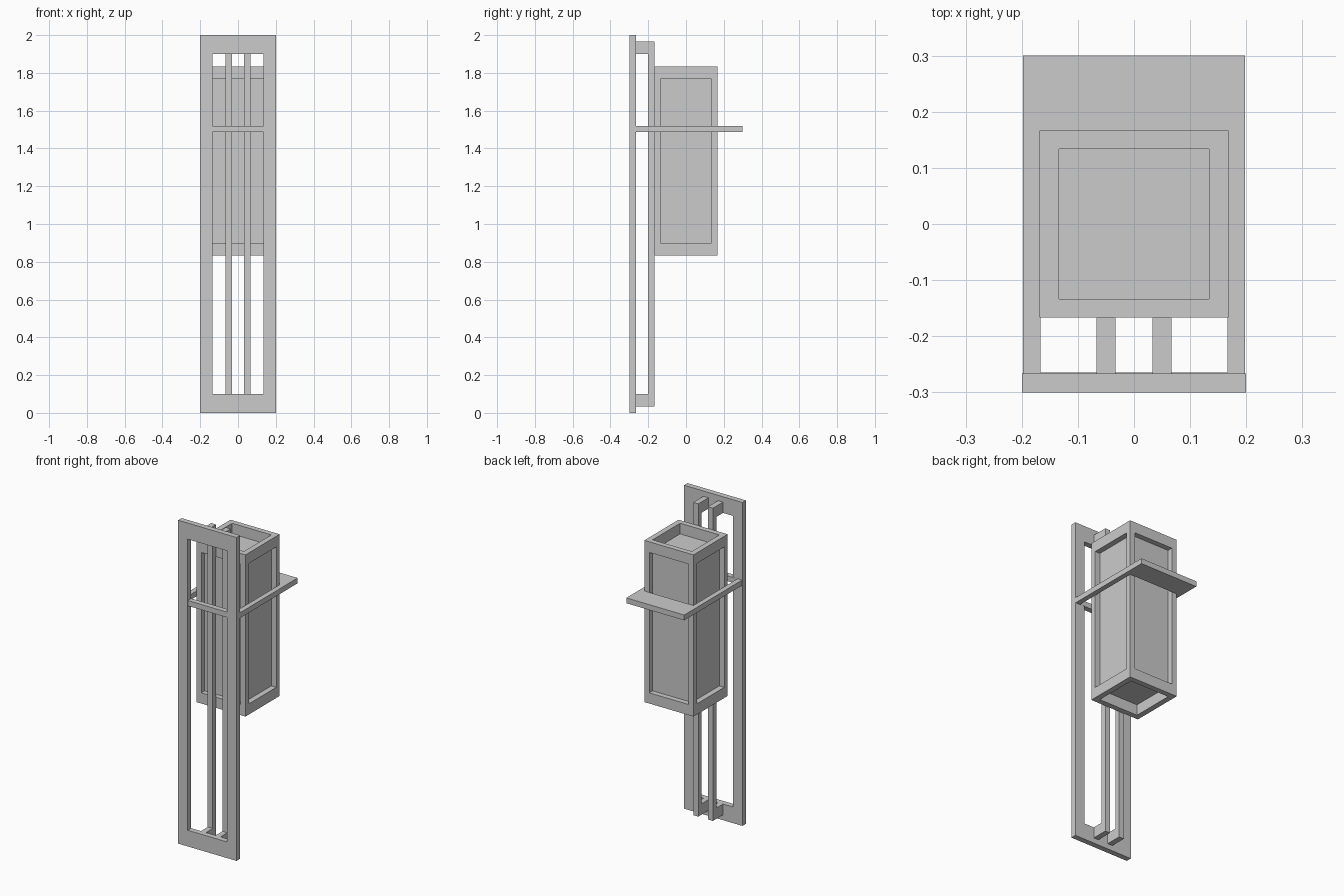
import bpy, bmesh
from mathutils import Vector

if "Cube" in bpy.data.objects:
    bpy.data.objects.remove(bpy.data.objects["Cube"])


def finish(name, bm):
    bmesh.ops.recalc_face_normals(bm, faces=bm.faces)
    mesh = bpy.data.meshes.new(name)
    bm.to_mesh(mesh)
    bm.free()
    ob = bpy.data.objects.new(name, mesh)
    bpy.context.collection.objects.link(ob)
    return ob


def extrude(bm, faces, direction):
    res = bmesh.ops.extrude_face_region(bm, geom=faces, use_keep_orig=True)
    verts = [g for g in res["geom"] if isinstance(g, bmesh.types.BMVert)]
    bmesh.ops.translate(bm, verts=verts, vec=direction)


def rect(u0, u1, v0, v1):
    return [(u0, v0), (u1, v0), (u1, v1), (u0, v1)]


def ring(name, outer, inner, place, direction):
    """Flat rectangular frame between two outlines, extruded."""
    bm = bmesh.new()
    o = [bm.verts.new(place(*p)) for p in outer]
    i = [bm.verts.new(place(*p)) for p in inner]
    faces = [bm.faces.new((o[k], o[(k + 1) % 4], i[(k + 1) % 4], i[k])) for k in range(4)]
    extrude(bm, faces, direction)
    return finish(name, bm)


# Wall frame
ring("wall_frame", rect(-0.2, 0.2, 0, 2), rect(-0.134, 0.134, 0.1, 1.9),
     lambda x, z: (x, -0.3, z), (0, 0.034, 0))

# Horizontal band around the lantern, wide at the back
ring("band", rect(-0.198, 0.198, -0.298, 0.3), rect(-0.167, 0.167, -0.265, 0.167),
     lambda x, y: (x, y, 1.487), (0, 0, 0.033))

# Two upright rails with bent ends reaching the wall frame
profile = [(-0.267, 0.033), (-0.167, 0.033), (-0.167, 1.967), (-0.267, 1.967),
           (-0.267, 1.9), (-0.2, 1.9), (-0.2, 0.1), (-0.267, 0.1)]
bm = bmesh.new()
face = bm.faces.new([bm.verts.new((0.033, y, z)) for y, z in profile])
extrude(bm, [face], (0.034, 0, 0))
rails = finish("rails", bm)
rails.modifiers.new("mirror", "MIRROR").use_mirror_merge = False

# Lantern: box whose six faces are recessed down to an inner box
outer = Vector((0.168, 0.167, 0.5))
inner = Vector((0.134, 0.134, 0.434))
bm = bmesh.new()
bmesh.ops.create_cube(bm, size=2)
bmesh.ops.scale(bm, vec=outer, verts=bm.verts)
for f in list(bm.faces):
    axis = max(range(3), key=lambda k: abs(f.normal[k]))
    for depth in (outer[axis], inner[axis]):
        bmesh.ops.inset_individual(bm, faces=[f], thickness=0.005)
        for v in f.verts:
            for k in range(3):
                size = depth if k == axis else inner[k]
                v.co[k] = size if v.co[k] > 0 else -size
lantern = finish("lantern", bm)
lantern.location.z = 1.333
